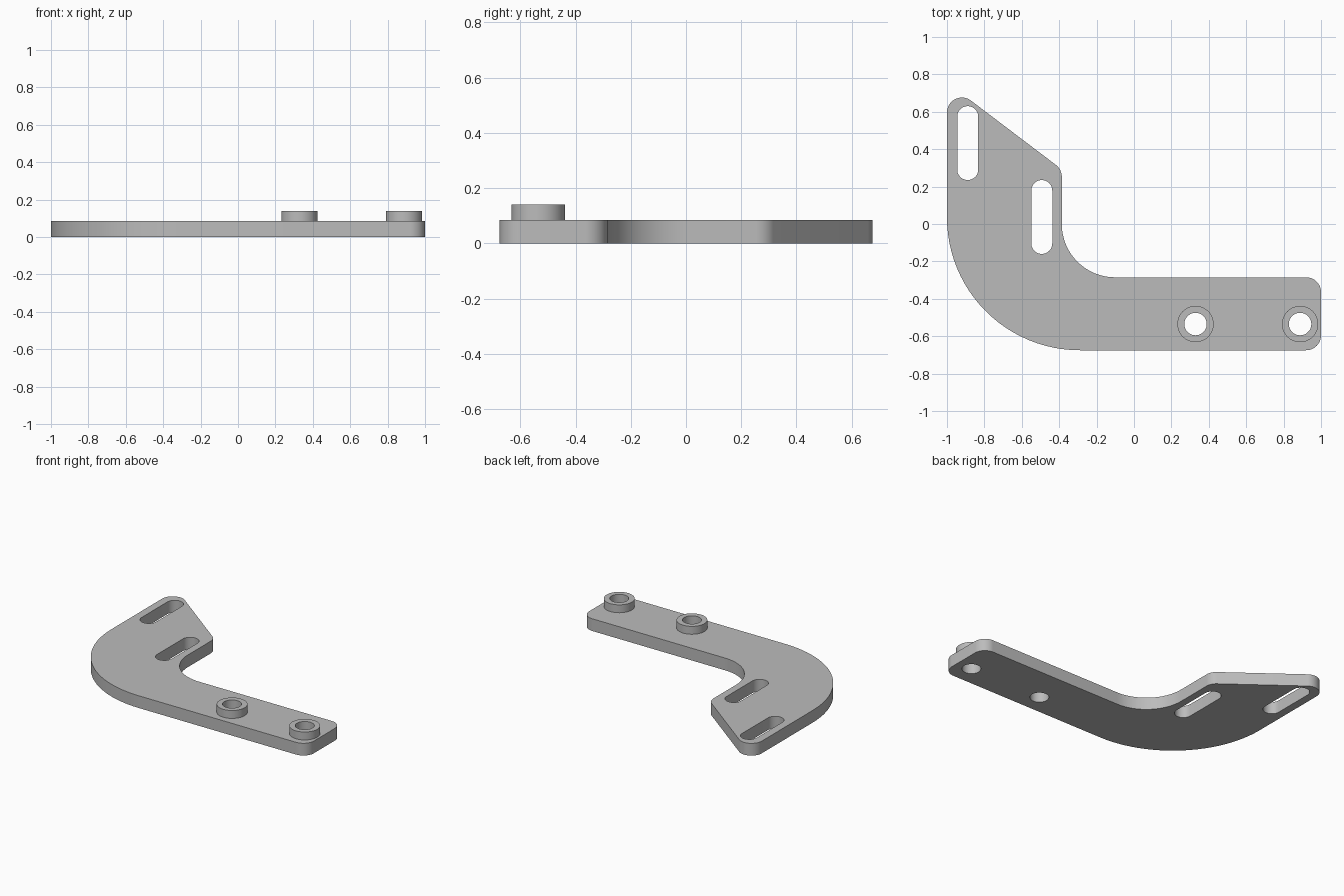
import bpy
import bmesh
from math import pi, tan
from mathutils import Vector

PLATE_TOP = 0.085
BOSS_TOP = 0.14
HOLE_R, BOSS_R, SLOT_R = 0.06, 0.097, 0.056
BOSSES = [(0.329, -0.535), (0.888, -0.535)]
SLOTS = [(-0.889, 0.235, 0.63), (-0.493, -0.16, 0.235)]  # x, low y, high y

cube = bpy.data.objects.get("Cube")
if cube:
    bpy.data.objects.remove(cube, do_unlink=True)

grey = bpy.data.materials.new("plain_grey")
grey.use_nodes = True
grey.diffuse_color = (0.5, 0.5, 0.5, 1)
grey.node_tree.nodes["Principled BSDF"].inputs["Base Color"].default_value = (0.5, 0.5, 0.5, 1)


def arc(center, start, sweep, steps):
    """Points swept from the offset vector start around center."""
    out = []
    for i in range(steps + 1):
        spoke = start.copy()
        # 2D vectors rotate through a complex multiplication
        turned = complex(*spoke) * complex(0, 1) ** (sweep * i / steps / (pi / 2))
        out.append(center + Vector((turned.real, turned.imag)))
    return out


def rounded(corners):
    """Closed outline from (x, y, radius) corners, each replaced by a tangent arc."""
    pts = [Vector(c[:2]) for c in corners]
    out = []
    for i, (x, y, radius) in enumerate(corners):
        into = (pts[i] - pts[i - 1]).normalized()
        away = (pts[(i + 1) % len(pts)] - pts[i]).normalized()
        turn = -into.angle_signed(away)  # positive is counter-clockwise
        side = 1 if turn > 0 else -1
        normal = Vector((-into.y, into.x)) * side
        start = pts[i] - into * radius * tan(abs(turn) / 2)
        out += arc(start + normal * radius, -normal * radius, turn, 24)
    return out


def circle(center, radius):
    return arc(Vector(center), Vector((radius, 0)), 2 * pi, 48)[:-1]


def slot(x, low, high):
    r = SLOT_R
    return (arc(Vector((x, high - r)), Vector((r, 0)), pi, 20)
            + arc(Vector((x, low + r)), Vector((-r, 0)), pi, 20))


def extruded(name, loops, bottom, top):
    """Solid plate from an outer loop and hole loops."""
    curve = bpy.data.curves.new(name, "CURVE")
    curve.dimensions = "2D"
    curve.fill_mode = "BOTH"
    curve.extrude = (top - bottom) / 2
    for loop in loops:
        spline = curve.splines.new("POLY")
        spline.points.add(len(loop) - 1)
        spline.use_cyclic_u = True
        for point, p in zip(spline.points, loop):
            point.co = (p.x, p.y, 0, 1)
    helper = bpy.data.objects.new(name + "_curve", curve)
    bpy.context.collection.objects.link(helper)
    mesh = bpy.data.meshes.new_from_object(
        helper.evaluated_get(bpy.context.evaluated_depsgraph_get()))
    bpy.data.objects.remove(helper, do_unlink=True)

    # weld caps to walls and lift into place
    bm = bmesh.new()
    bm.from_mesh(mesh)
    bmesh.ops.remove_doubles(bm, verts=bm.verts, dist=0.0005)
    bmesh.ops.translate(bm, verts=bm.verts, vec=(0, 0, (top + bottom) / 2))
    bmesh.ops.recalc_face_normals(bm, faces=bm.faces)
    bm.to_mesh(mesh)
    bm.free()
    mesh.materials.clear()
    mesh.materials.append(grey)
    obj = bpy.data.objects.new(name, mesh)
    bpy.context.collection.objects.link(obj)
    bpy.ops.object.select_all(action="DESELECT")
    obj.select_set(True)
    bpy.context.view_layer.objects.active = obj
    bpy.ops.object.shade_smooth_by_angle(angle=pi / 6)
    return obj


# bent plate with two slots and two bolt holes
outline = rounded([
    (-1, -0.675, 0.71),
    (1, -0.675, 0.08),
    (1, -0.285, 0.08),
    (-0.386, -0.285, 0.285),
    (-0.386, 0.292, 0.08),
    (-1, 0.757, 0.08),
])
holes = [slot(*s) for s in SLOTS] + [circle(c, HOLE_R) for c in BOSSES]
extruded("bracket_plate", [outline] + holes, 0, PLATE_TOP)

# raised ring around each bolt hole
for side, center in zip(("inner", "outer"), BOSSES):
    extruded(side + "_boss", [circle(center, BOSS_R), circle(center, HOLE_R)],
             PLATE_TOP, BOSS_TOP)
